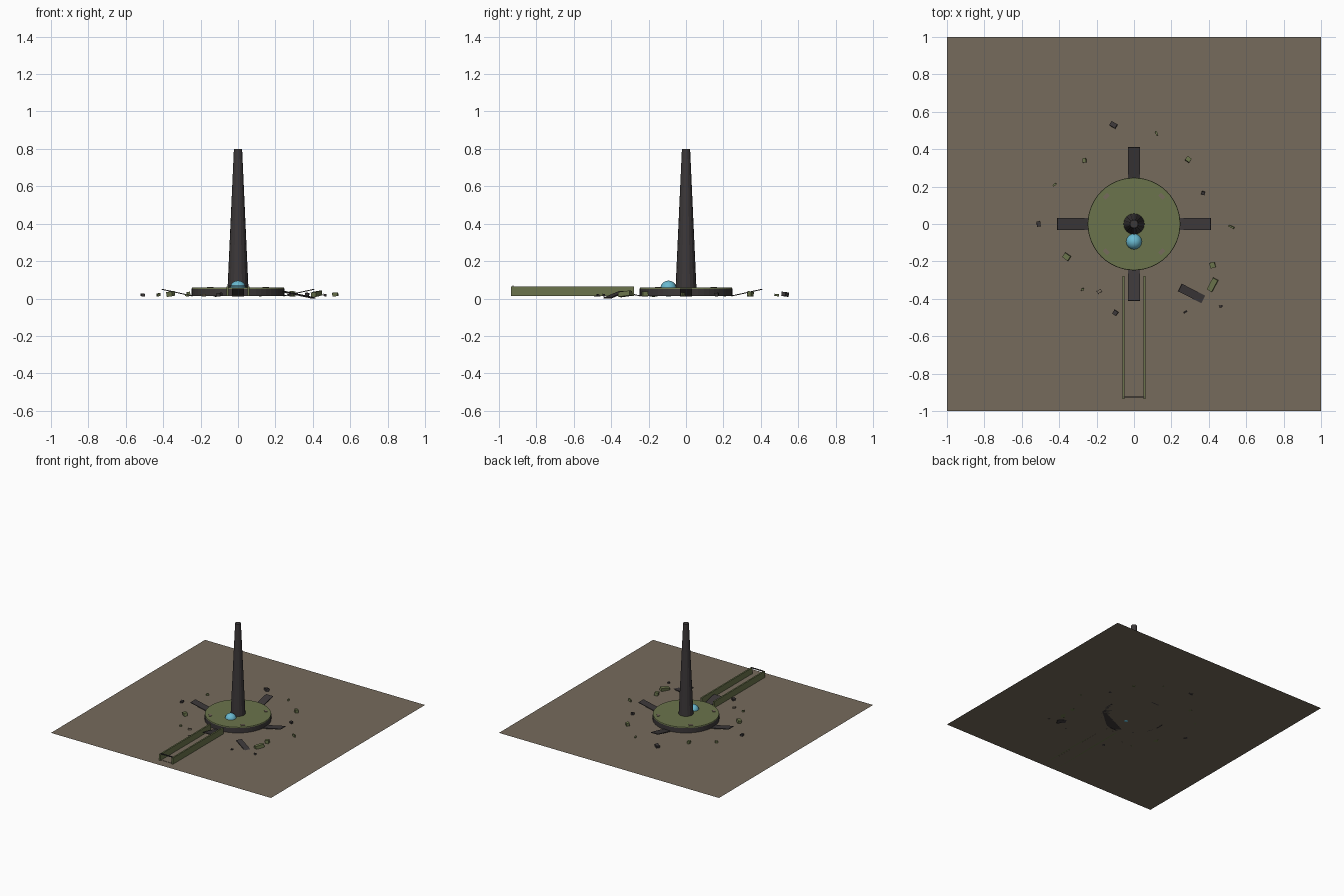
import bpy, bmesh, math, random
from mathutils import Matrix, Euler, Vector

if "Cube" in bpy.data.objects:
    bpy.data.objects.remove(bpy.data.objects["Cube"])

random.seed(4)
G = 0.013  # ground height


def mat(name, srgb):
    m = bpy.data.materials.new(name)
    lin = [((c / 255 + 0.055) / 1.055) ** 2.4 for c in srgb]
    m.diffuse_color = (*lin, 1)
    m.use_nodes = True
    m.node_tree.nodes["Principled BSDF"].inputs["Base Color"].default_value = m.diffuse_color
    return m


DIRT = mat("dirt brown", (118, 107, 92))
DARK = mat("charcoal metal", (60, 56, 57))
GREEN = mat("olive green", (107, 116, 76))
BLUE = mat("sky blue", (105, 185, 208))


def finish(bm, name, m):
    me = bpy.data.meshes.new(name)
    bm.to_mesh(me)
    bm.free()
    me.materials.append(m)
    ob = bpy.data.objects.new(name, me)
    bpy.context.collection.objects.link(ob)
    return ob


def box(name, loc, size, m, rot=(0, 0, 0)):
    bm = bmesh.new()
    mx = Matrix.Translation(loc) @ Euler(rot).to_matrix().to_4x4() @ Matrix.Diagonal((*size, 1))
    bmesh.ops.create_cube(bm, size=1, matrix=mx)
    return finish(bm, name, m)


def cone(name, r1, r2, z0, z1, n, m):
    bm = bmesh.new()
    bmesh.ops.create_cone(bm, cap_ends=True, segments=n, radius1=r1, radius2=r2,
                          depth=z1 - z0, matrix=Matrix.Translation((0, 0, (z0 + z1) / 2)))
    return finish(bm, name, m)


# Ground sheet
bm = bmesh.new()
bmesh.ops.create_grid(bm, x_segments=1, y_segments=1, size=1, matrix=Matrix.Translation((0, 0, G)))
finish(bm, "ground_sheet", DIRT)

# Round platform with green deck, and the tapering tower
cone("platform_base", 0.248, 0.248, G, 0.052, 48, DARK)
cone("platform_deck", 0.248, 0.246, 0.052, 0.059, 48, GREEN)
cone("tower", 0.056, 0.022, 0.052, 0.8, 16, DARK)

# Glowing dome in front of the tower
bm = bmesh.new()
bmesh.ops.create_uvsphere(bm, u_segments=16, v_segments=10, radius=0.043,
                          matrix=Matrix.Translation((0, -0.094, 0.053)))
dome = finish(bm, "dome", BLUE)
for p in dome.data.polygons:
    p.use_smooth = True

# Four tilted petals around the platform, four small hatches on the deck
for i in range(4):
    a = i * math.pi / 2
    box(f"petal_{i}", (0.327 * math.cos(a), 0.327 * math.sin(a), 0.032),
        (0.17, 0.064, 0.005), DARK, (0, -math.atan2(0.035, 0.16), a))
    b = a + math.pi / 4
    box(f"hatch_{i}", (0.21 * math.cos(b), 0.21 * math.sin(b), 0.0605),
        (0.02, 0.032, 0.005), DIRT, (0, 0, b))

# Entrance trench: two walls, and a thin bar at the far end
for s in (-1, 1):
    box(f"trench_wall_{s}", (0.056 * s, -0.607, 0.039), (0.012, 0.656, 0.052), GREEN)
box("trench_floor", (0, -0.60, G + 0.001), (0.10, 0.65, 0.003), DIRT)
box("trench_bar", (0, -0.925, 0.067), (0.11, 0.007, 0.007), DARK)

# Fallen panel, its low end dug into the ground
length, tilt = 0.18, math.atan2(0.034, 0.18)
half = length / 2 * math.sin(tilt) + 0.003 * math.cos(tilt)
box("fallen_panel", (0.325, -0.38, half), (length, 0.045, 0.006), DARK,
    (0, tilt, math.radians(-27)))

# Scattered debris: x, y, length, width, height, turn, colour
debris = [
    (-0.11, 0.53, .036, .025, .022, -30, DARK), (0.12, 0.485, .024, .010, .012, -70, GREEN),
    (0.29, 0.345, .026, .024, .026, -35, GREEN), (0.37, 0.165, .018, .018, .018, -15, DARK),
    (0.52, -0.015, .032, .009, .020, -25, GREEN), (0.42, -0.22, .028, .030, .026, 15, GREEN),
    (0.42, -0.325, .070, .030, .026, 62, GREEN), (0.465, -0.44, .016, .010, .012, 10, DARK),
    (0.275, -0.47, .018, .008, .010, 25, DARK), (-0.10, -0.475, .024, .024, .018, -35, DARK),
    (-0.185, -0.36, .024, .016, .012, 30, DIRT), (-0.275, -0.35, .016, .012, .012, 5, GREEN),
    (-0.36, -0.175, .036, .028, .026, -35, GREEN), (-0.51, 0.0, .020, .028, .014, 8, DARK),
    (-0.425, 0.21, .020, .010, .016, 40, GREEN), (-0.265, 0.34, .018, .024, .024, 5, GREEN),
]
for i, (x, y, l, w, h, t, m) in enumerate(debris):
    box(f"debris_{i}", (x, y, G + h * 0.45), (l, w, h), m,
        (random.uniform(-.15, .15), random.uniform(-.15, .15), math.radians(t)))
